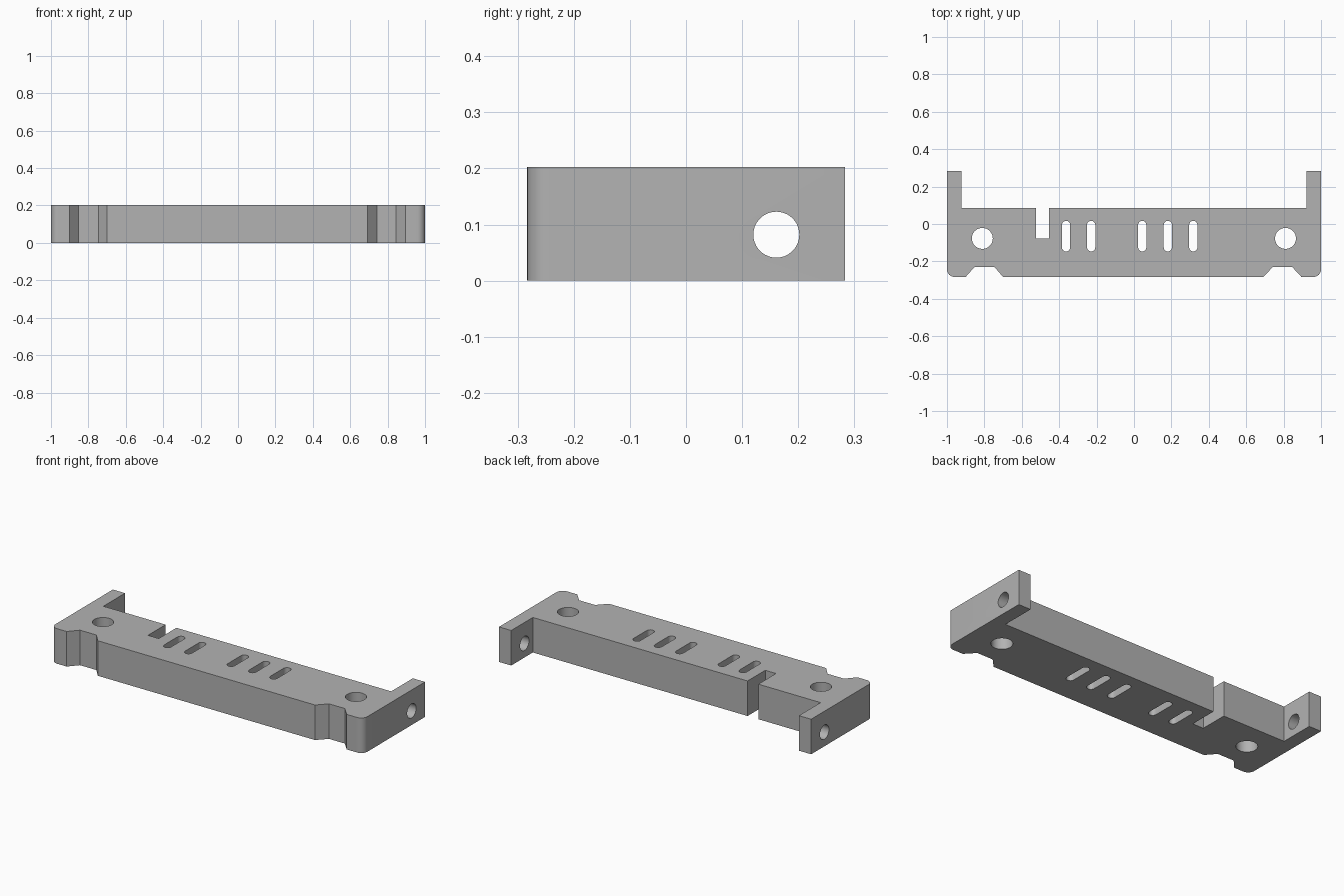
import bpy
import bmesh
import math
from mathutils import Matrix, Vector

if "Cube" in bpy.data.objects:
    bpy.data.objects.remove(bpy.data.objects["Cube"], do_unlink=True)

HEIGHT, FRONT, SHELF, BACK = 0.203, -0.283, 0.085, 0.283

grey = bpy.data.materials.new("plain grey")
grey.use_nodes = True
grey.diffuse_color = (0.45, 0.45, 0.45, 1)
grey.node_tree.nodes["Principled BSDF"].inputs["Base Color"].default_value = (0.45, 0.45, 0.45, 1)


def arc(cx, cy, r, start, end, steps):
    angles = [math.radians(start + (end - start) * i / steps) for i in range(steps + 1)]
    return [(cx + r * math.cos(a), cy + r * math.sin(a)) for a in angles]


def prism(name, outline, low, high, turn=None):
    """Extrude a flat outline from low to high, optionally turned."""
    bm = bmesh.new()
    face = bm.faces.new([bm.verts.new((x, y, low)) for x, y in outline])
    ext = bmesh.ops.extrude_face_region(bm, geom=[face])
    moved = [g for g in ext["geom"] if isinstance(g, bmesh.types.BMVert)]
    bmesh.ops.translate(bm, verts=moved, vec=Vector((0, 0, high - low)))
    bmesh.ops.recalc_face_normals(bm, faces=bm.faces)
    if turn:
        bm.transform(turn)
    mesh = bpy.data.meshes.new(name)
    bm.to_mesh(mesh)
    bm.free()
    mesh.materials.append(grey)
    obj = bpy.data.objects.new(name, mesh)
    bpy.context.collection.objects.link(obj)
    return obj


# Bracket outline: rounded front corners, two front recesses, rear arms, rear notch
r = 0.04
outline = arc(-1 + r, FRONT + r, r, 180, 270, 8)
for a, b, c, d in ((-0.9, -0.852, -0.747, -0.7), (0.692, 0.743, 0.845, 0.895)):
    outline += [(a, FRONT), (b, -0.229), (c, -0.229), (d, FRONT)]
outline += arc(1 - r, FRONT + r, r, 270, 360, 8)
outline += [(1, BACK), (0.922, BACK), (0.922, SHELF),
            (-0.454, SHELF), (-0.454, -0.077), (-0.523, -0.077), (-0.523, SHELF),
            (-0.922, SHELF), (-0.922, BACK), (-1, BACK)]
bracket = prism("bracket", outline, 0, HEIGHT)

# Round mounting holes
cutters = [prism("mount_hole_cutter", arc(x, -0.077, 0.056, 0, 350, 35), -0.1, 0.3)
           for x in (-0.811, 0.81)]

# Vent slots with round ends
for x in (-0.363, -0.229, 0.044, 0.181, 0.317):
    slot = arc(x, -0.005, 0.022, 0, 180, 10) + arc(x, -0.125, 0.022, 180, 360, 10)
    cutters.append(prism("vent_slot_cutter", slot, -0.1, 0.3))

# Cross hole through both rear arms
sideways = Matrix(((0, 0, 1), (1, 0, 0), (0, 1, 0))).to_4x4()
cutters.append(prism("arm_hole_cutter", arc(0.161, 0.082, 0.041, 0, 350, 35), -1.2, 1.2, sideways))

# Cut the holes
bpy.context.view_layer.objects.active = bracket
for cutter in cutters:
    cut = bracket.modifiers.new("cut", "BOOLEAN")
    cut.operation = "DIFFERENCE"
    cut.solver = "EXACT"
    cut.object = cutter
    bpy.ops.object.modifier_apply(modifier=cut.name)
    bpy.data.objects.remove(cutter, do_unlink=True)

bpy.ops.object.select_all(action="DESELECT")
bracket.select_set(True)
bpy.ops.object.shade_smooth_by_angle(angle=math.radians(30))
